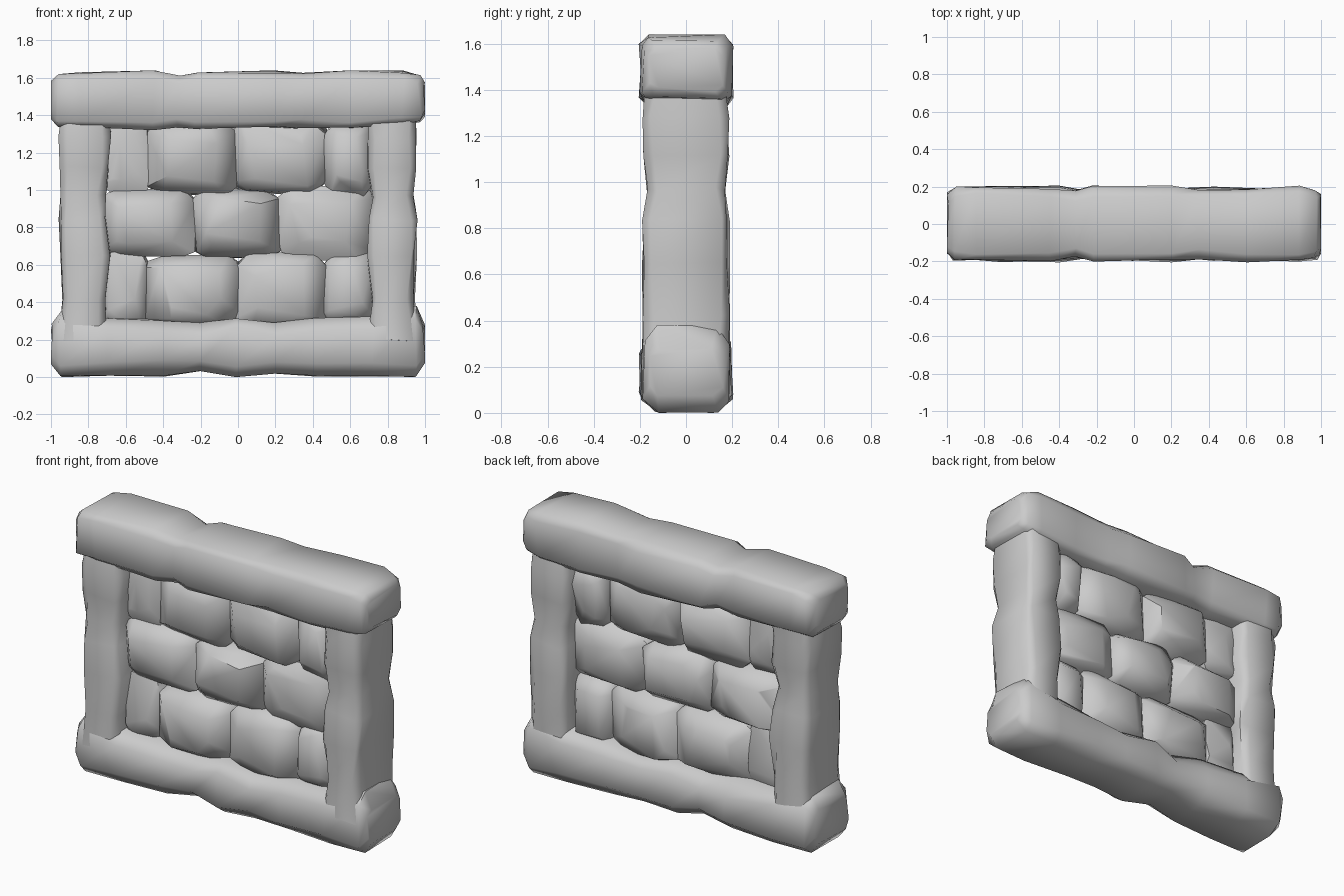
import bpy, bmesh, random
from mathutils import Vector

if "Cube" in bpy.data.objects:
    bpy.data.objects.remove(bpy.data.objects["Cube"])

random.seed(11)

def finish(name, bm, angle):
    bmesh.ops.recalc_face_normals(bm, faces=bm.faces)
    me = bpy.data.meshes.new(name)
    bm.to_mesh(me)
    bm.free()
    ob = bpy.data.objects.new(name, me)
    bpy.context.collection.objects.link(ob)
    bpy.ops.object.select_all(action='DESELECT')
    ob.select_set(True)
    bpy.context.view_layer.objects.active = ob
    bpy.ops.object.shade_smooth_by_angle(angle=angle)
    return ob

def hewn_bar(name, axis, stations, lo, hi, jit=0.012):
    """Loft chamfered rectangles along x or z; station = pos, y half, min, max, chamfer."""
    bm = bmesh.new()
    rings = []
    for i, (p, h, a, b, c) in enumerate(stations):
        ring = []
        for y, w in ((-h, a + c), (-h, b - c), (-h + c, b), (h - c, b),
                     (h, b - c), (h, a + c), (h - c, a), (-h + c, a)):
            co = Vector((p, y, w) if axis == 'x' else (w, y, p))
            for k in range(3):
                co[k] += random.uniform(-jit, jit)
                co[k] = min(max(co[k], lo[k]), hi[k])
            ring.append(bm.verts.new(co))
        rings.append(ring)
    for r, s in zip(rings, rings[1:]):
        for i in range(8):
            j = (i + 1) % 8
            bm.faces.new((r[i], r[j], s[j], s[i]))
    bm.faces.new(rings[0])
    bm.faces.new(rings[-1])
    return finish(name, bm, 1.1)

def rubble_stone(name, x0, x1, z0, z1, depth):
    """Irregular convex stone: octagonal rims with a smaller raised face on both sides."""
    bm = bmesh.new()
    cx, cz, hx, hz = (x0 + x1) / 2, (z0 + z1) / 2, (x1 - x0) / 2, (z1 - z0) / 2
    for side in (-1, 1):
        for y, s, j in ((0.06, 1.04, 0.02), (depth, 0.62, 0.04)):
            for u, v in ((-1, -.72), (-.72, -1), (.72, -1), (1, -.72),
                         (1, .72), (.72, 1), (-.72, 1), (-1, .72)):
                r = lambda: random.uniform(-j, j)
                bm.verts.new((cx + u * hx * s + r(), side * (y + r() * 0.6),
                              cz + v * hz * s + r()))
    res = bmesh.ops.convex_hull(bm, input=bm.verts)
    junk = list({g for g in res['geom_interior'] + res['geom_unused']
                 if isinstance(g, bmesh.types.BMVert)})
    bmesh.ops.delete(bm, geom=junk, context='VERTS')
    return finish(name, bm, 0.8)

# Top beam and base beam
hewn_bar('top_beam', 'x', [
    (-1.0, .15, 1.39, 1.58, .03), (-.96, .19, 1.34, 1.62, .04),
    (-.85, .20, 1.34, 1.635, .04), (-.45, .19, 1.33, 1.635, .04),
    (-.32, .17, 1.345, 1.61, .04), (-.22, .195, 1.33, 1.635, .04),
    (.2, .20, 1.33, 1.635, .04), (.34, .185, 1.33, 1.625, .04),
    (.6, .195, 1.33, 1.635, .04), (.88, .20, 1.34, 1.635, .04),
    (.97, .19, 1.36, 1.62, .04), (1.0, .15, 1.40, 1.58, .03)],
    (-1, -.205, 1.32), (1, .205, 1.64))
hewn_bar('base_beam', 'x', [
    (-1.0, .16, .07, .28, .04), (-.95, .19, .0, .36, .06),
    (-.7, .20, .01, .32, .06), (-.4, .20, .01, .31, .08),
    (-.2, .165, .025, .29, .07), (-.02, .19, .0, .32, .06),
    (.2, .18, .02, .29, .06), (.42, .195, .0, .31, .07),
    (.72, .20, .01, .32, .06), (.95, .19, .0, .37, .06),
    (1.0, .16, .07, .28, .04)],
    (-1, -.205, 0), (1, .205, .39))

# Side posts
for side, label in ((-1, 'left_post'), (1, 'right_post')):
    st = []
    for z, h, inner, outer in ((.2, .18, .70, .96), (.42, .18, .71, .945),
                               (.65, .185, .69, .95), (.84, .18, .70, .955),
                               (.97, .165, .71, .94), (1.12, .18, .69, .955),
                               (1.28, .18, .69, .955), (1.4, .17, .69, .95)):
        a, b = sorted((side * inner, side * outer))
        st.append((z, h, a, b, .035))
    hewn_bar(label, 'z', st, (-.96, -.19, .1), (.96, .19, 1.42))

# Rubble infill in three courses
courses = [
    (.28, .65, (-.72, -.48, 0, .46, .72), (.09, .14, .14, .12)),
    (.64, 1.0, (-.72, -.23, .22, .72), (.14, .15, .12)),
    (.99, 1.36, (-.72, -.48, -.02, .47, .72), (.08, .14, .12, .13)),
]
for row, (z0, z1, xs, depths) in enumerate(courses):
    for i, d in enumerate(depths):
        rubble_stone(f'infill_stone_{row}_{i}', xs[i], xs[i + 1], z0, z1, d)
